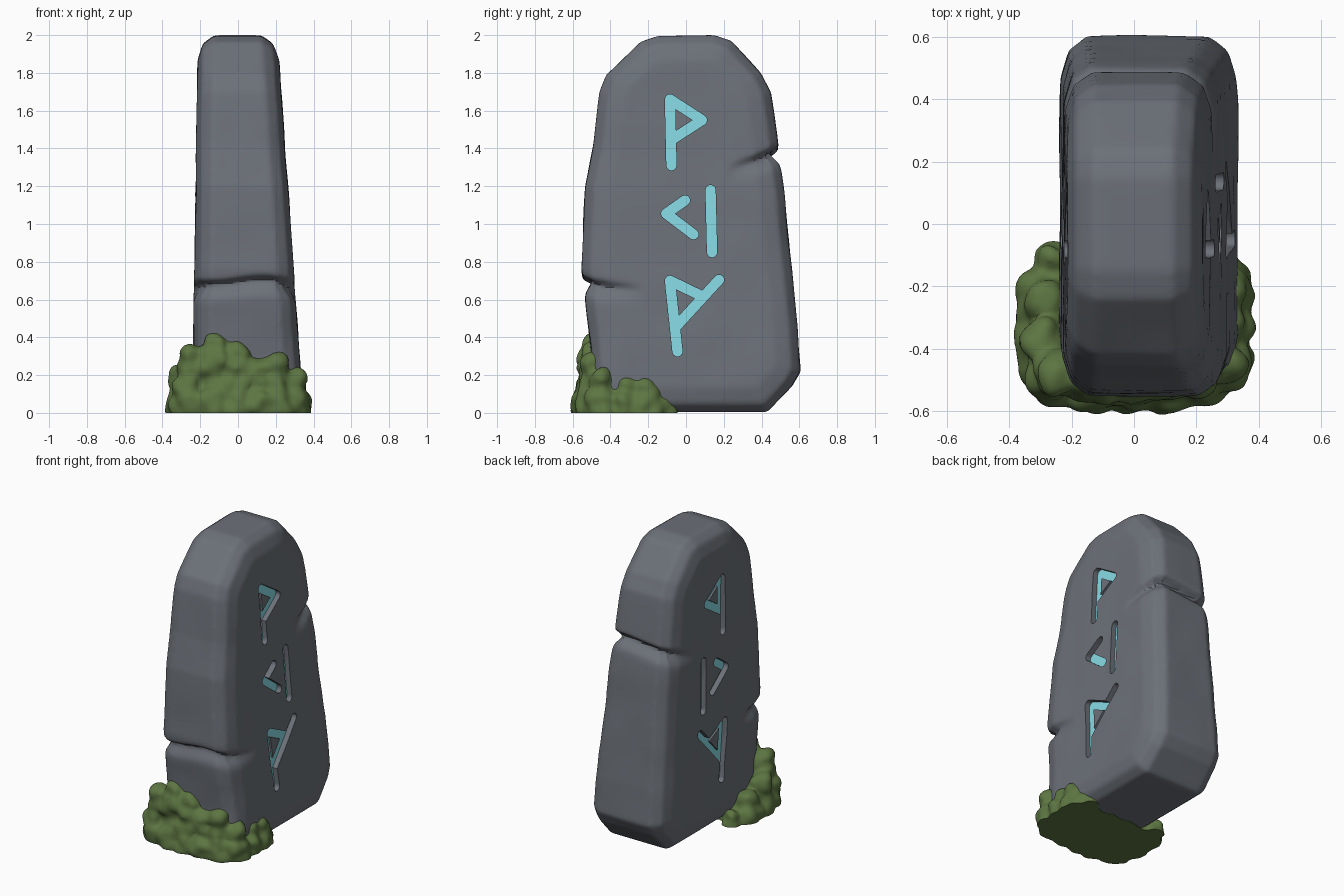
import bpy, bmesh, math, random
from mathutils import Vector, noise

if "Cube" in bpy.data.objects:
    bpy.data.objects.remove(bpy.data.objects["Cube"])

random.seed(4)


def material(name, rgb):
    m = bpy.data.materials.new(name)
    m.diffuse_color = (*rgb, 1)
    m.use_nodes = True
    m.node_tree.nodes["Principled BSDF"].inputs["Base Color"].default_value = m.diffuse_color
    return m


STONE = material("slate grey", (0.15, 0.165, 0.19))
GLOW = material("pale cyan", (0.24, 0.70, 0.78))
MOSS = material("moss green", (0.109, 0.178, 0.054))


def make(name, bm, mat):
    bmesh.ops.recalc_face_normals(bm, faces=bm.faces)
    me = bpy.data.meshes.new(name)
    bm.to_mesh(me)
    bm.free()
    me.materials.append(mat)
    ob = bpy.data.objects.new(name, me)
    bpy.context.collection.objects.link(ob)
    return ob


def apply(ob, kind, **settings):
    bpy.ops.object.select_all(action='DESELECT')
    ob.select_set(True)
    bpy.context.view_layer.objects.active = ob
    mod = ob.modifiers.new(kind, kind)
    for k, v in settings.items():
        setattr(mod, k, v)
    bpy.ops.object.modifier_apply(modifier=mod.name)


def carve(ob, cutter):
    # cut with the first solver that leaves the body whole
    cutter.hide_render = True
    for solver in ('MANIFOLD', 'EXACT', 'FLOAT'):
        backup = ob.data.copy()
        apply(ob, 'BOOLEAN', operation='DIFFERENCE', solver=solver, object=cutter)
        if len(ob.data.polygons) > 0.9 * len(backup.polygons):
            bpy.data.meshes.remove(backup)
            break
        ob.data = backup
    bpy.data.objects.remove(cutter)


def clamp(v):
    return max(0.0, min(1.0, v))


def face_x(side, z):
    # the two broad faces lean slightly towards each other
    return 0.345 - 0.068 * z if side > 0 else -0.24 + 0.014 * z


# --- standing stone: side outline (y, z) skinned through chamfer rings
outline = [(-0.42, 0.004), (-0.49, 0.12), (-0.5, 0.3), (-0.53, 0.58), (-0.555, 0.76), (-0.535, 1.2),
           (-0.49, 1.42), (-0.455, 1.7), (-0.42, 1.79), (-0.24, 1.965), (-0.15, 1.995),
           (0.15, 2.0), (0.24, 1.97), (0.4, 1.8), (0.45, 1.7), (0.49, 1.42), (0.515, 1.2),
           (0.565, 0.7), (0.59, 0.45), (0.605, 0.22), (0.56, 0.14), (0.43, 0.004)]


def inset(points, d):
    out = []
    n = len(points)
    for i in range(n):
        a, b, c = (Vector(points[(i + k) % n]) for k in (-1, 0, 1))
        n1, n2 = ((q - p).normalized() for p, q in ((a, b), (b, c)))
        n1, n2 = Vector((n1.y, -n1.x)), Vector((n2.y, -n2.x))
        out.append(b + (n1 + n2) * d / (1 + n1.dot(n2)))
    return out


bm = bmesh.new()
rings = []
for side, d, dx in ((1, 0.13, 0), (1, 0.045, 0.025), (1, 0, 0.085),
                    (-1, 0, 0.085), (-1, 0.045, 0.025), (-1, 0.13, 0)):
    rings.append([bm.verts.new((face_x(side, z) - side * dx, y, z)) for y, z in inset(outline, d)])
for r, s in zip(rings, rings[1:]):
    for i in range(len(r)):
        j = (i + 1) % len(r)
        bm.faces.new((r[i], r[j], s[j], s[i]))
bm.faces.new(rings[0])
bm.faces.new(rings[-1])
stone = make("standing_stone", bm, STONE)
apply(stone, 'REMESH', mode='VOXEL', voxel_size=0.014)
apply(stone, 'SMOOTH', factor=0.5, iterations=6)


# cracks at the front and back edges, plus slight weathering
def groove(dz):
    return math.exp(-(dz / (0.022 if dz > 0 else 0.05)) ** 2)


normals = [v.normal.copy() for v in stone.data.vertices]
for v, n in zip(stone.data.vertices, normals):
    x, y, z = v.co
    front = clamp((-0.22 - y) / 0.25) * groove(z - (0.68 - 0.1 * (y + 0.5) + 0.012 * math.sin(x * 12)))
    back = clamp((y - 0.22) / 0.22) * groove(z - (1.28 + 0.35 * (y - 0.24) + 0.015 * math.sin(x * 9)))
    bump = 0.006 * noise.noise(v.co * 4) * clamp(z * 5) * clamp((1.97 - z) * 5)
    v.co += n * (bump - 0.045 * front - 0.05 * back)
stone.data.update()

# --- carved marks on both broad faces: strokes (y, z, y, z)
strokes = [(-0.085, 1.66, -0.077, 1.31), (-0.085, 1.66, 0.085, 1.55), (0.085, 1.55, -0.07, 1.45),
           (-0.005, 1.125, -0.105, 1.055), (-0.105, 1.055, 0.04, 0.945),
           (0.13, 1.18, 0.138, 0.85),
           (-0.085, 0.70, -0.045, 0.325), (-0.085, 0.70, 0.08, 0.62), (0.175, 0.705, -0.05, 0.46)]
islands = [((-0.085, 1.66), (0.085, 1.55), (-0.08, 1.45)), ((-0.085, 0.7), (0.09, 0.62), (-0.06, 0.46))]


def prism(bm, side, pts, top, bottom):
    loops = [[bm.verts.new((face_x(side, z) + side * h, y, z)) for y, z in pts] for h in (top, bottom)]
    bm.faces.new(loops[0])
    bm.faces.new(loops[1][::-1])
    for i in range(len(pts)):
        j = (i + 1) % len(pts)
        bm.faces.new((loops[0][j], loops[0][i], loops[1][i], loops[1][j]))


def stadium(stroke, r):
    a, b = Vector(stroke[:2]), Vector(stroke[2:])
    ang = math.atan2(b.y - a.y, b.x - a.x)
    pts = []
    for c, start in ((b, ang - math.pi / 2), (a, ang + math.pi / 2)):
        for k in range(7):
            t = start + math.pi * k / 6
            pts.append((c.x + r * math.cos(t), c.y + r * math.sin(t)))
    return pts


inlay = bmesh.new()
for side in (1, -1):
    for s in strokes:
        cut = bmesh.new()
        prism(cut, side, stadium(s, 0.027), 0.06, -0.055)
        carve(stone, make("groove_cutter", cut, STONE))
        prism(inlay, side, stadium(s, 0.029), -0.035, -0.065)
    for tri in islands:
        cut = bmesh.new()
        prism(cut, side, tri, 0.06, -0.022)
        carve(stone, make("island_cutter", cut, STONE))
marks = make("carved_mark_inlays", inlay, GLOW)

# --- moss clump wrapped round the front foot: (x, y, height)
crest = [(-0.26, -0.1, 0.10), (-0.28, -0.23, 0.18), (-0.28, -0.37, 0.26), (-0.25, -0.47, 0.37),
         (-0.13, -0.49, 0.44), (-0.01, -0.49, 0.38), (0.1, -0.49, 0.30), (0.2, -0.48, 0.32),
         (0.28, -0.43, 0.24), (0.285, -0.31, 0.21), (0.285, -0.2, 0.18), (0.27, -0.1, 0.10)]
bm = bmesh.new()


def blob(x, y, z, r):
    made = bmesh.ops.create_icosphere(bm, subdivisions=3, radius=r)['verts']
    bmesh.ops.translate(bm, verts=made, vec=(x, y, z))


for x, y, h in crest:
    base = min(0.105, h * 0.62)
    blob(x, y - 0.012, h * 0.1 if h < 0.2 else 0.04, base)
    top = min(0.07, h * 0.45)
    z = h - top
    while z > 0.05:
        blob(x + random.uniform(-0.02, 0.02), y + random.uniform(-0.015, 0.015), z, top)
        z -= 0.075
        top = min(0.085, top + 0.008)
made = bmesh.ops.create_cube(bm, size=1)['verts']
for v in made:
    v.co = (v.co.x * 0.54, v.co.y * 0.38 - 0.3, v.co.z * 0.1)
moss = make("moss_clump", bm, MOSS)
apply(moss, 'REMESH', mode='VOXEL', voxel_size=0.012)
apply(moss, 'SMOOTH', factor=0.5, iterations=22)
bm = bmesh.new()
bm.from_mesh(moss.data)
bm.normal_update()
shift = [(v, v.normal * (0.004 + 0.022 * noise.noise(v.co * 13))) for v in bm.verts]
for v, d in shift:
    v.co += d
bmesh.ops.bisect_plane(bm, geom=bm.verts[:] + bm.edges[:] + bm.faces[:],
                       plane_co=(0, 0, 0), plane_no=(0, 0, -1), clear_outer=True)
bmesh.ops.holes_fill(bm, edges=[e for e in bm.edges if e.is_boundary], sides=0)
bm.to_mesh(moss.data)
bm.free()

# --- shading
for ob in (stone, marks, moss):
    bpy.ops.object.select_all(action='DESELECT')
    ob.select_set(True)
    bpy.context.view_layer.objects.active = ob
    bpy.ops.object.shade_smooth_by_angle(angle=math.radians(40))
